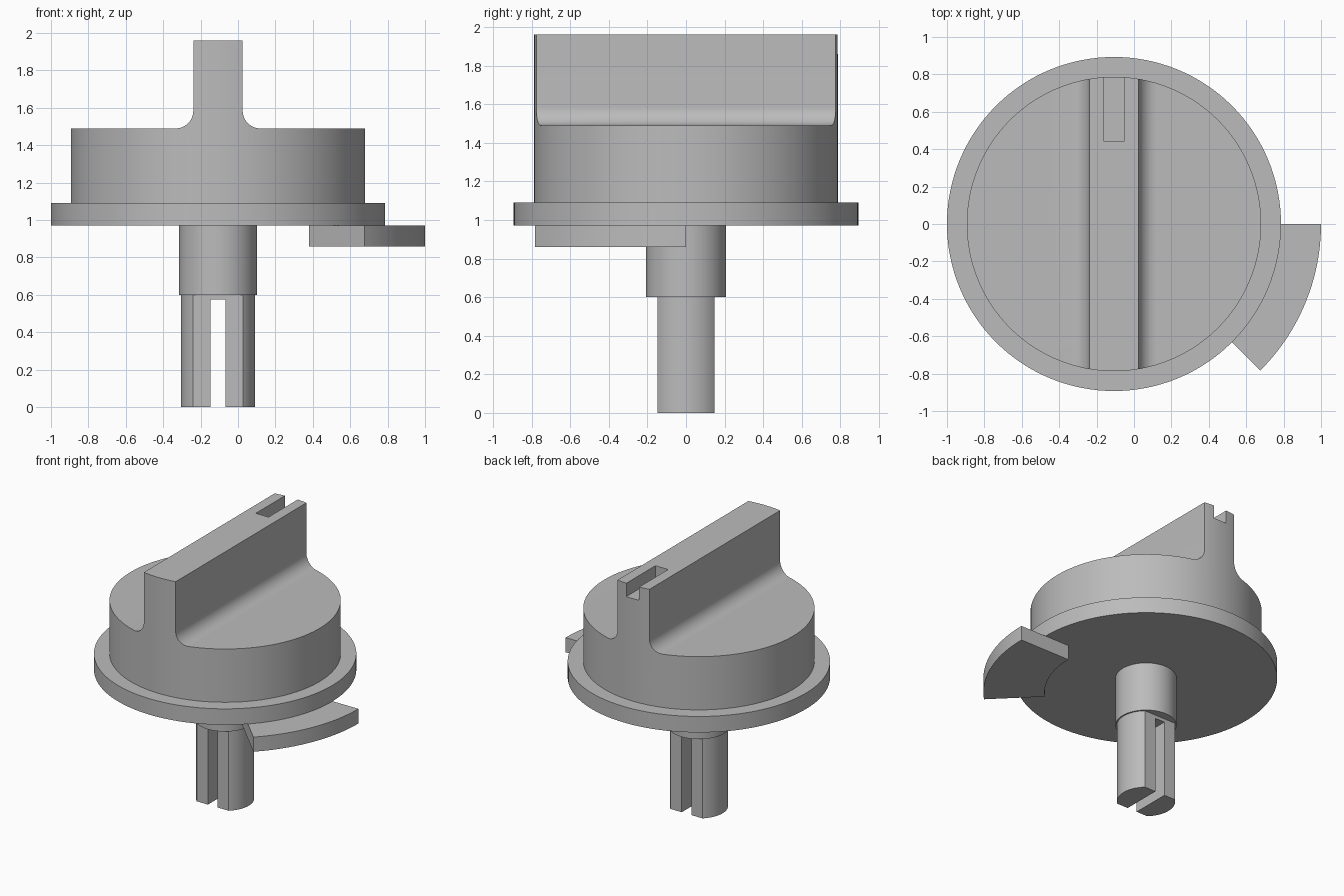
import bpy, bmesh, math
from mathutils import Matrix

if "Cube" in bpy.data.objects:
    bpy.data.objects.remove(bpy.data.objects["Cube"], do_unlink=True)

AXIS_X = -0.107          # the knob turns about this vertical axis
GREY = (0.5, 0.5, 0.5, 1)

grey = bpy.data.materials.new("plain grey")
grey.use_nodes = True
grey.diffuse_color = GREY
grey.node_tree.nodes["Principled BSDF"].inputs["Base Color"].default_value = GREY


def arc(radius, start, end, steps, cx=0, cy=0):
    """Points on a circle, angles in degrees."""
    angles = [math.radians(start + (end - start) * i / steps) for i in range(steps + 1)]
    return [(cx + radius * math.cos(a), cy + radius * math.sin(a)) for a in angles]


def prism(name, outline, low, high, upright=True):
    """Extrude an outline along z, or along y when it is drawn in x and z."""
    bm = bmesh.new()
    face = bm.faces.new([bm.verts.new((x, y, low)) for x, y in outline])
    extruded = bmesh.ops.extrude_face_region(bm, geom=[face])["geom"]
    top = [v for v in extruded if isinstance(v, bmesh.types.BMVert)]
    bmesh.ops.translate(bm, verts=top, vec=(0, 0, high - low))
    if not upright:
        bmesh.ops.rotate(bm, verts=bm.verts, matrix=Matrix.Rotation(math.pi / 2, 3, "X"))
    bmesh.ops.recalc_face_normals(bm, faces=bm.faces)
    mesh = bpy.data.meshes.new(name)
    bm.to_mesh(mesh)
    bm.free()
    mesh.materials.append(grey)
    obj = bpy.data.objects.new(name, mesh)
    obj.location.x = AXIS_X
    bpy.context.collection.objects.link(obj)
    return obj


def disc(name, radius, low, high):
    return prism(name, arc(radius, 0, 360, 128)[:-1], low, high)


def box(name, x, y, z):
    return prism(name, [(x[0], y[0]), (x[1], y[0]), (x[1], y[1]), (x[0], y[1])], *z)


def activate(obj):
    bpy.ops.object.select_all(action="DESELECT")
    obj.select_set(True)
    bpy.context.view_layer.objects.active = obj


def carve(obj, cutter, operation):
    cutter.hide_render = True
    mod = obj.modifiers.new("carve", "BOOLEAN")
    mod.operation, mod.solver, mod.object = operation, "EXACT", cutter
    activate(obj)
    bpy.ops.object.modifier_apply(modifier=mod.name)
    bpy.data.objects.remove(cutter, do_unlink=True)


# Knob body: a cylinder trimmed to a grip section with filleted feet
knob = disc("knob_body", 0.787, 1.09, 1.96)
half_grip, deck, fillet = 0.132, 1.49, 0.095
right = [(1, 1), (1, deck)]
right += arc(fillet, 270, 180, 12, half_grip + fillet, deck + fillet)
right += [(half_grip, 2.1)]
section = right + [(-x, z) for x, z in reversed(right)]
carve(knob, prism("grip_section", section, -1, 1, upright=False), "INTERSECT")

# Pointer groove at the back end of the grip
carve(knob, box("pointer_cutter", (-0.053, 0.053), (0.44, 1), (1.86, 2.2)), "DIFFERENCE")

# Flange and collar
flange = disc("flange", 0.893, 0.97, 1.09)
collar = disc("collar", 0.208, 0.6, 0.97)

# Split shaft with two flats
shaft = disc("split_shaft", 0.198, 0, 0.6)
carve(shaft, box("flat_cutter", (-1, 1), (-0.147, 0.147), (-0.5, 1)), "INTERSECT")
carve(shaft, box("slot_cutter", (-0.04, 0.04), (-1, 1), (-0.5, 0.575)), "DIFFERENCE")

# Stop tab under the flange
stop = prism("stop_tab", arc(1.107, -45, 0, 24) + arc(0.69, 0, -45, 24), 0.86, 0.97)

for part in (knob, flange, collar, shaft, stop):
    activate(part)
    bpy.ops.object.shade_smooth_by_angle(angle=math.radians(30))
